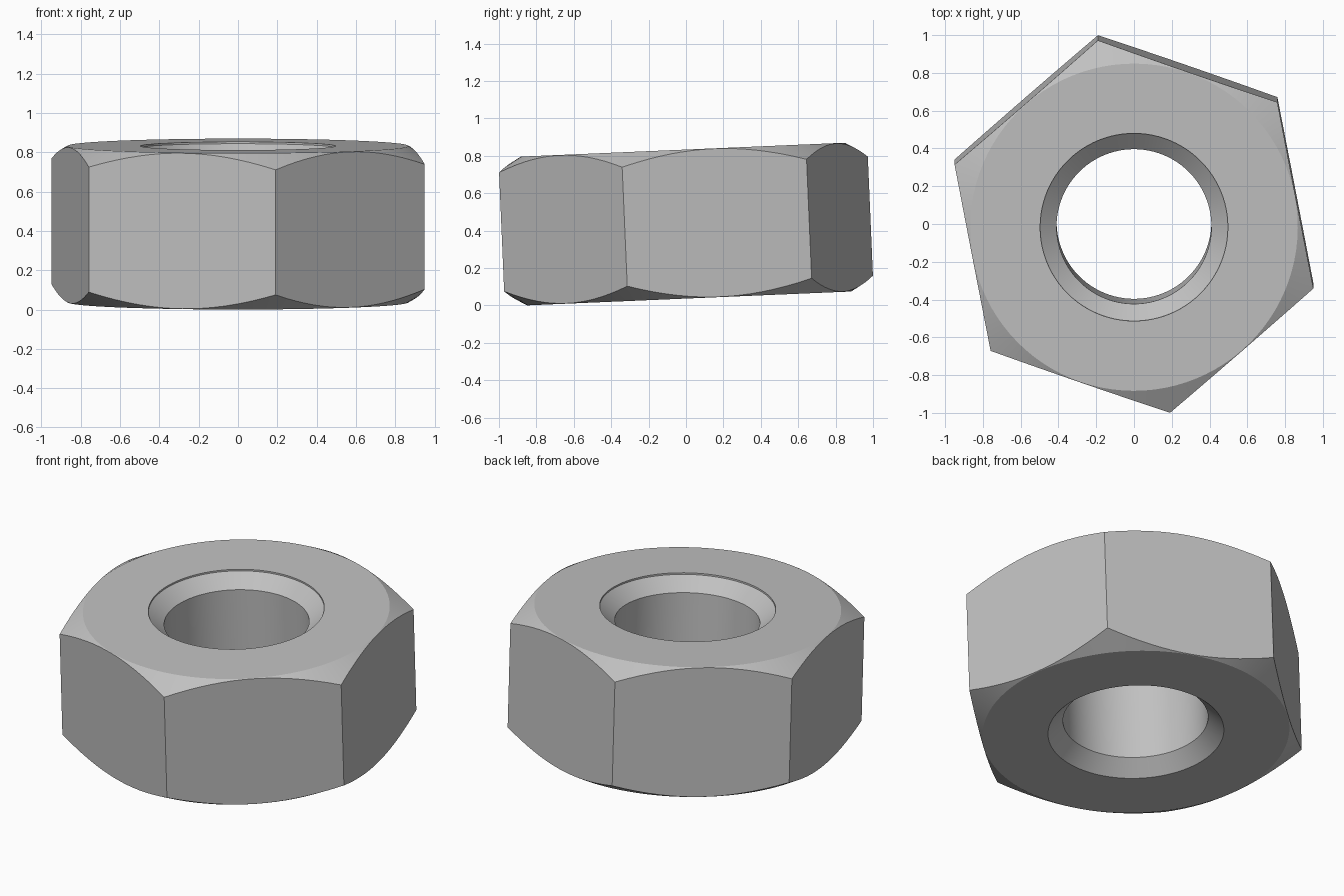
import bpy, bmesh
from math import sin, cos, pi, radians, tan

if "Cube" in bpy.data.objects:
    bpy.data.objects.remove(bpy.data.objects["Cube"], do_unlink=True)

# Nut dimensions
SEGMENTS = 96
CORNER_R = 1.005
FLAT_R = 0.867
HALF_H = 0.398
HOLE_R = 0.41
SINK_R = 0.497
SINK_DEPTH = 0.085
LIP = 0.01
START = radians(-19.05)
TILT = radians(2.45)


def hex_radius(a):
    """Distance from the axis to the hexagon side at angle a from a corner."""
    return CORNER_R * cos(pi / 6) / cos(a % (pi / 3) - pi / 6)


def section(a):
    """Closed (radius, height) section through the nut at angle a."""
    r = hex_radius(a)
    edge = HALF_H - (r - FLAT_R) * tan(pi / 6)
    sink = HALF_H - SINK_DEPTH
    return [(HOLE_R, -sink), (SINK_R, -HALF_H), (FLAT_R, -HALF_H), (r, -edge),
            (r, edge), (FLAT_R, HALF_H), (SINK_R, HALF_H),
            (SINK_R, HALF_H - LIP), (HOLE_R, sink)]


# Sweep the section round the axis
bm = bmesh.new()
rings = []
for i in range(SEGMENTS):
    a = 2 * pi * i / SEGMENTS
    rings.append([bm.verts.new((r * cos(a + START), r * sin(a + START), z))
                  for r, z in section(a)])
for i, ring in enumerate(rings):
    after = rings[(i + 1) % SEGMENTS]
    for j in range(len(ring)):
        k = (j + 1) % len(ring)
        bm.faces.new((ring[j], after[j], after[k], ring[k]))
bmesh.ops.recalc_face_normals(bm, faces=bm.faces)
mesh = bpy.data.meshes.new("hex_nut")
bm.to_mesh(mesh)
bm.free()

# Place the nut with its slight tilt
nut = bpy.data.objects.new("hex_nut", mesh)
bpy.context.collection.objects.link(nut)
nut.rotation_euler.x = TILT
nut.location.z = HALF_H * cos(TILT) + FLAT_R * sin(TILT)

# Plain grey metal
steel = bpy.data.materials.new("grey_steel")
steel.use_nodes = True
colour = (0.53, 0.53, 0.53, 1)
steel.diffuse_color = colour
steel.node_tree.nodes["Principled BSDF"].inputs["Base Color"].default_value = colour
mesh.materials.append(steel)

# Smooth the bore and chamfers, keep the edges crisp
bpy.ops.object.select_all(action="DESELECT")
nut.select_set(True)
bpy.context.view_layer.objects.active = nut
bpy.ops.object.shade_smooth_by_angle(angle=radians(25))
